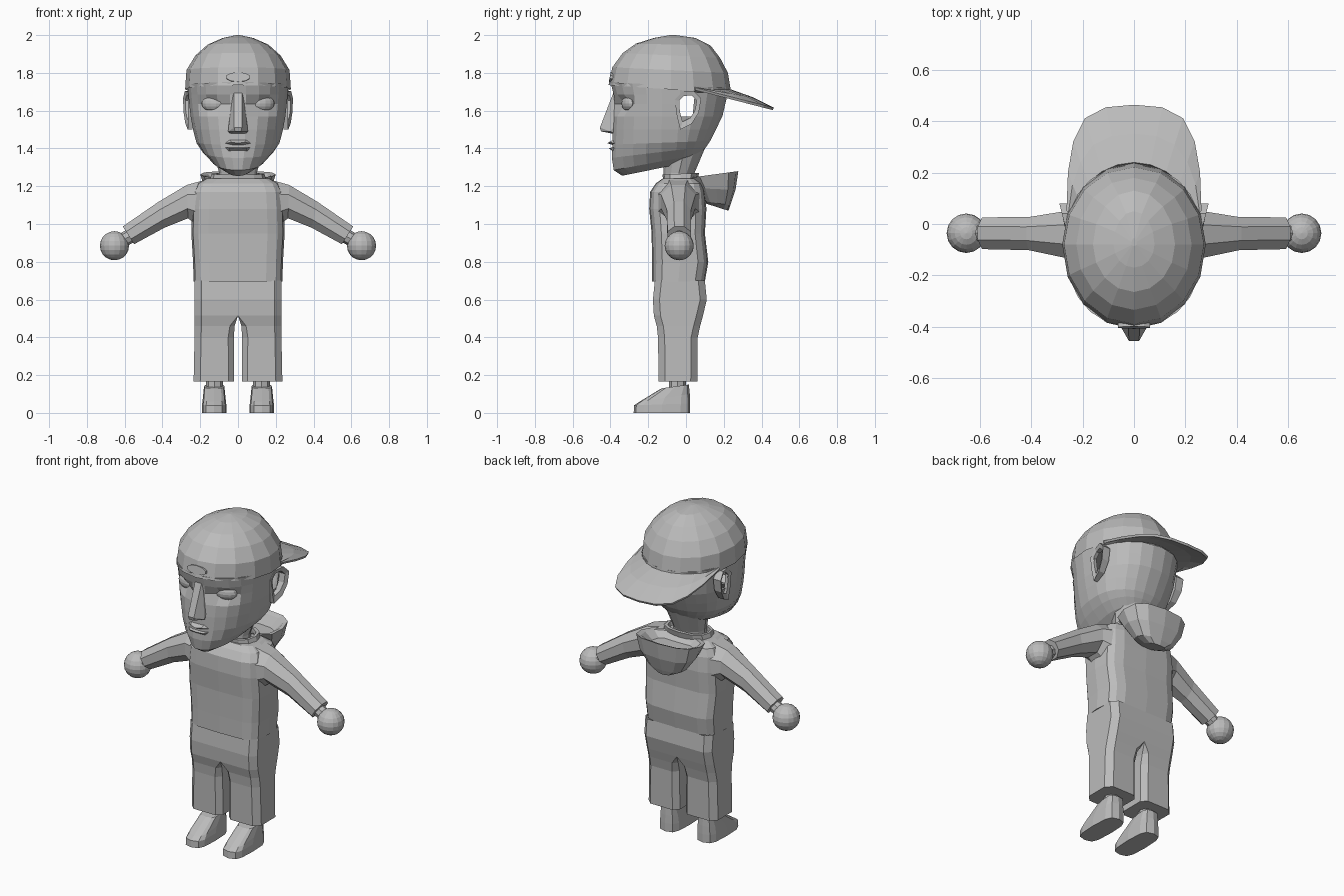
import bpy, bmesh, math
from mathutils import Vector, Matrix

if "Cube" in bpy.data.objects:
    bpy.data.objects.remove(bpy.data.objects["Cube"])

GREY = bpy.data.materials.new("plain grey")
GREY.diffuse_color = (0.5, 0.5, 0.5, 1)
GREY.use_nodes = True
GREY.node_tree.nodes["Principled BSDF"].inputs["Base Color"].default_value = GREY.diffuse_color


def finish(name, bm, mirror=False):
    bmesh.ops.remove_doubles(bm, verts=bm.verts, dist=0.0005)
    bmesh.ops.recalc_face_normals(bm, faces=bm.faces)
    me = bpy.data.meshes.new(name)
    bm.to_mesh(me)
    bm.free()
    me.materials.append(GREY)
    ob = bpy.data.objects.new(name, me)
    bpy.context.collection.objects.link(ob)
    if mirror:
        ob.modifiers.new("mirror", "MIRROR").use_clip = True
    return ob


def skin(rings, caps=(True, True), loop=False):
    """Join rings of points with quads; optionally cap or close the chain."""
    bm = bmesh.new()
    vs = [[bm.verts.new(p) for p in r] for r in rings]
    n = len(vs[0])
    pairs = list(zip(vs, vs[1:])) + ([(vs[-1], vs[0])] if loop else [])
    for a, b in pairs:
        for i in range(n):
            k = (i + 1) % n
            bm.faces.new((a[i], a[k], b[k], b[i]))
    if caps[0]:
        bm.faces.new(vs[0])
    if caps[1]:
        bm.faces.new(vs[-1])
    return bm


def oval(row, n, e=2.0, cx=0, yc=None, shift=0.0):
    """Rounded ring: front z, back z, front y, back y, half width."""
    zf, zb, yf, yb, w = row
    c = (yf + yb) / 2 if yc is None else yc
    pts = []
    for i in range(n):
        a = (i + shift) * 2 * math.pi / n
        co, si = math.cos(a), math.sin(a)
        x = w * math.copysign(abs(co) ** (2 / e), co)
        s = math.copysign(abs(si) ** (2 / e), si)
        y = c + s * ((yb - c) if s > 0 else (c - yf))
        pts.append(Vector((cx + x, y, zf + (zb - zf) * (y - yf) / (yb - yf))))
    return pts


def loft(rows, n, caps=(True, True), **kw):
    return skin([oval(r, n, **kw) for r in rows], caps)


def hull(name, half):
    """Convex symmetric lump from one half of its points."""
    bm = bmesh.new()
    for x, y, z in half:
        for s in ((1, -1) if x else (1,)):
            bm.verts.new((s * x, y, z))
    out = bmesh.ops.convex_hull(bm, input=bm.verts)
    bmesh.ops.delete(bm, geom=[v for v in out["geom_interior"] if isinstance(v, bmesh.types.BMVert)], context="VERTS")
    return finish(name, bm)


# Head, with eye sockets pressed in and openings inside the ears
bm = loft([(1.255, 1.32, -.34, -.02, .075), (1.285, 1.37, -.385, .075, .14),
           (1.35, 1.41, -.395, .11, .19), (1.42, 1.44, -.392, .13, .222),
           (1.50, 1.50, -.39, .16, .24), (1.57, 1.57, -.385, .195, .253),
           (1.635, 1.635, -.38, .21, .26), (1.685, 1.685, -.385, .222, .265),
           (1.75, 1.72, -.402, .23, .27)], 24, e=2.2, yc=-.08, shift=.5)
for v in bm.verts:
    if v.co.y < -.2 and .08 < abs(v.co.x) < .19 and 1.6 < v.co.z < 1.66:
        v.co.y += .035
holes = [f for f in bm.faces if abs(f.calc_center_median().x) > .22
         and -.03 < f.calc_center_median().y < .04
         and 1.57 < f.calc_center_median().z < 1.685]
bmesh.ops.delete(bm, geom=holes, context="FACES")
finish("head", bm)

# Neck
finish("neck", loft([(1.19, 1.19, -.12, .035, .1), (1.27, 1.27, -.12, .045, .1),
                     (1.37, 1.40, -.12, .10, .13)], 12))

# Ears: flared open rims
outer = [(-.06, 1.66), (-.02, 1.70), (.04, 1.705), (.08, 1.665),
         (.068, 1.59), (.03, 1.53), (-.03, 1.50), (-.048, 1.57)]
inner = [(.006 + (y - .006) * .68, 1.63 + (z - 1.63) * .68) for y, z in outer]
flare = lambda y: .266 + .25 * max(0, y + .02)
finish("ears", skin([[(.24, y, z) for y, z in outer], [(flare(y), y, z) for y, z in outer],
                     [(flare(y) - .006, y, z) for y, z in inner],
                     [(.24, y, z) for y, z in inner]], (False, False), True), True)

# Eyes
bm = bmesh.new()
bmesh.ops.create_uvsphere(bm, u_segments=12, v_segments=8, radius=1)
bmesh.ops.transform(bm, verts=bm.verts, matrix=Matrix.Translation((.135, -.305, 1.638))
                    @ Matrix.Rotation(.35, 4, "Z") @ Matrix.Diagonal((.062, .032, .042, 1)))
finish("eyes", bm, True)

# Nose and lips
hull("nose", [(.022, -.375, 1.72), (.03, -.36, 1.60), (.016, -.425, 1.56), (.02, -.456, 1.51),
              (.016, -.45, 1.49), (.052, -.40, 1.49), (.05, -.37, 1.53), (.04, -.37, 1.475)])
hull("upper_lip", [(.11, -.34, 1.42), (.035, -.408, 1.433), (0, -.416, 1.428),
                   (.045, -.38, 1.45), (.04, -.38, 1.416)])
hull("lower_lip", [(.10, -.34, 1.412), (.045, -.405, 1.402), (0, -.408, 1.40),
                   (.05, -.37, 1.373), (.04, -.38, 1.408)])

# Cap dome
finish("cap", loft([(1.735, 1.69, -.41, .24, .28), (1.83, 1.80, -.39, .222, .273),
                    (1.905, 1.88, -.335, .18, .225), (1.955, 1.945, -.265, .13, .16),
                    (1.985, 1.985, -.17, .05, .08), (2.0, 2.0, -.085, -.055, .01)],
                   16, (False, True), yc=-.08))

# Oval opening plate on the cap
bm = bmesh.new()
bmesh.ops.create_cone(bm, cap_ends=True, segments=10, radius1=1, radius2=1, depth=1)
bmesh.ops.transform(bm, verts=bm.verts, matrix=Matrix.Translation((0, -.389, 1.776))
                    @ Matrix.Rotation(math.pi / 2 - .17, 4, "X") @ Matrix.Diagonal((.065, .026, .03, 1)))
finish("cap_oval", bm)

# Cap brim, pointing backwards
half = [(.26, .05), (.255, .2), (.235, .32), (.19, .41), (.11, .452), (0, .462)]
edge = half + [(-x, y) for x, y in half[-2::-1]]
bm = bmesh.new()
strips = []
for i, (x, y) in enumerate(edge):
    a = math.radians(22 + 136 * i / (len(edge) - 1))
    p = Vector((.272 * math.cos(a), -.08 + .318 * math.sin(a), 1.705))
    q = Vector((x, y, 1.715 - .105 * (y - .05) / .41))
    m = (p + q) / 2 + Vector((0, 0, .008))
    strips.append([bm.verts.new(c) for c in (p, m, q)])
for a, b in zip(strips, strips[1:]):
    for k in range(2):
        bm.faces.new((a[k], a[k + 1], b[k + 1], b[k]))
brim = finish("cap_brim", bm)
mod = brim.modifiers.new("thickness", "SOLIDIFY")
mod.thickness = .014
mod.offset = 0

# Sweater body
finish("sweater", loft([(.695, .695, -.18, .10, .235), (.80, .80, -.18, .118, .238),
                        (.95, .95, -.182, .10, .247), (1.08, 1.08, -.195, .108, .243),
                        (1.17, 1.17, -.19, .10, .235), (1.215, 1.215, -.16, .085, .215),
                        (1.24, 1.24, -.125, .05, .17)], 16, e=4.2))

# Collar and hood
finish("collar", loft([(1.23, 1.235, -.12, .06, .15), (1.262, 1.27, -.125, .07, .14),
                       (1.262, 1.27, -.11, .05, .125), (1.235, 1.235, -.11, .05, .12)],
                      12, (False, False), e=2.6))
finish("hood", loft([(1.11, 1.07, .10, .225, .06), (1.12, 1.10, .10, .235, .12),
                     (1.19, 1.18, .06, .262, .175), (1.245, 1.28, .02, .277, .20),
                     (1.245, 1.268, .04, .25, .175), (1.215, 1.215, .07, .21, .13)], 12, e=2.7))

# Sleeves: top point, bottom point, front y, back y
rings = []
for (xt, zt), (xb, zb), y0, y1 in [((.17, 1.235), (.20, .98), -.16, .08),
                                   ((.27, 1.207), (.265, 1.03), -.132, .05),
                                   ((.42, 1.118), (.39, .98), -.102, .027),
                                   ((.61, .987), (.55, .893), -.098, .026)]:
    ring = []
    for k in range(8):
        a = math.radians(22.5 + 45 * k)
        s, c = math.sin(a) / .924, math.cos(a) / .924
        ring.append(((xt + xb) / 2 + s * (xt - xb) / 2, (y0 + y1) / 2 + c * (y1 - y0) / 2,
                     (zt + zb) / 2 + s * (zt - zb) / 2))
    rings.append(ring)
finish("sleeves", skin(rings), True)

# Wrists and round hands
bm = bmesh.new()
bmesh.ops.create_cone(bm, cap_ends=True, segments=8, radius1=.038, radius2=.038, depth=.12,
                      matrix=Matrix.Translation((.6, -.036, .92)) @ Matrix.Rotation(2.08, 4, "Y"))
finish("wrists", bm, True)
bm = bmesh.new()
bmesh.ops.create_uvsphere(bm, u_segments=16, v_segments=10, radius=.077,
                          matrix=Matrix.Translation((.654, -.036, .885)))
finish("hands", bm, True)

# Trousers: z, inner x, outer x, front y, back y, inner corner cut
rings = []
for z, x0, x1, y0, y1, c in [(.165, .02, .235, -.145, .06, .03), (.40, .022, .23, -.148, .062, .03),
                             (.46, .018, .229, -.155, .075, .025), (.515, 0, .229, -.17, .09, 0),
                             (.60, 0, .229, -.175, .11, 0), (.70, 0, .229, -.165, .10, 0)]:
    d = .035
    rings.append([(x0, y0 + c, z), (x0 + c, y0, z), (x1 - d, y0, z), (x1, y0 + d, z),
                  (x1, y1 - d, z), (x1 - d, y1, z), (x0 + c, y1, z), (x0, y1 - c, z)])
finish("trousers", skin(rings, (True, False)), True)

# Ankles and shoes
finish("ankles", loft([(.12, .12, -.09, .0, .045), (.19, .19, -.09, .0, .045)], 8, cx=.125), True)
finish("shoes", loft([(0, 0, -.277, .022, .064), (.04, .05, -.275, .022, .064),
                      (.06, .10, -.245, .02, .06), (.13, .15, -.13, .015, .054)],
                     12, e=3.4, cx=.126), True)
